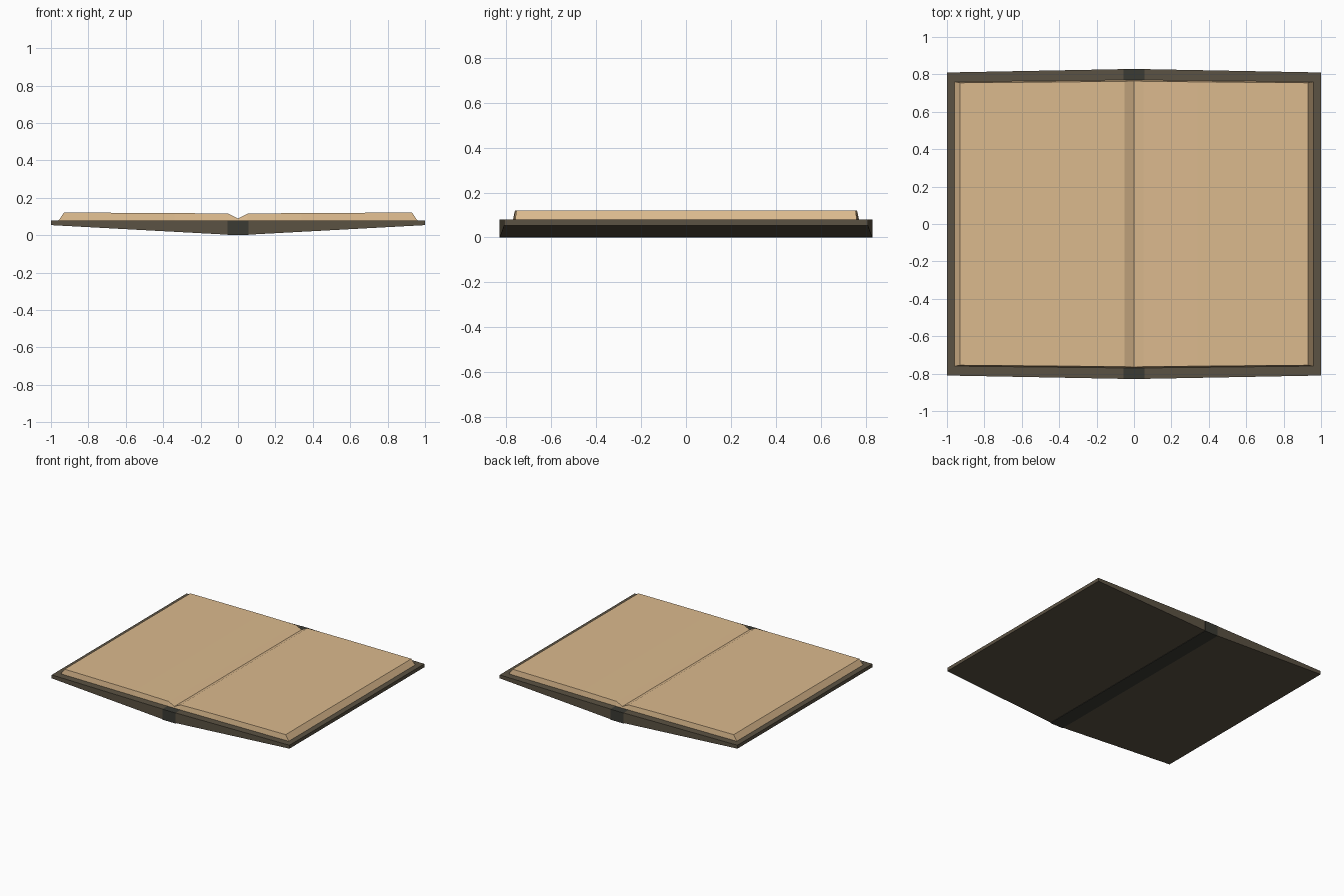
import bpy, bmesh

if "Cube" in bpy.data.objects:
    bpy.data.objects.remove(bpy.data.objects["Cube"])


def material(name, rgb):
    m = bpy.data.materials.new(name)
    m.diffuse_color = (*rgb, 1)
    m.use_nodes = True
    m.node_tree.nodes["Principled BSDF"].inputs["Base Color"].default_value = m.diffuse_color
    return m


cover_mat = material("brown_leather", (0.105, 0.085, 0.056))
spine_mat = material("dark_spine", (0.043, 0.043, 0.034))
page_mat = material("tan_paper", (0.71, 0.49, 0.27))


def loft(name, stations, mat):
    """Skin closed quads along x; station = (bottom x, top x, bottom y, top y, bottom z, top z)."""
    bm = bmesh.new()
    rings = []
    for xb, xt, yb, yt, zb, zt in stations:
        rings.append([bm.verts.new(p) for p in
                      ((xb, -yb, zb), (xb, yb, zb), (xt, yt, zt), (xt, -yt, zt))])
    for a, b in zip(rings, rings[1:]):
        for i in range(4):
            j = (i + 1) % 4
            bm.faces.new((a[i], a[j], b[j], b[i]))
    bm.faces.new(rings[0])
    bm.faces.new(rings[-1])
    bmesh.ops.recalc_face_normals(bm, faces=bm.faces)
    me = bpy.data.meshes.new(name)
    bm.to_mesh(me)
    bm.free()
    me.materials.append(mat)
    ob = bpy.data.objects.new(name, me)
    bpy.context.collection.objects.link(ob)
    return ob


# Cover boards (tapering outwards) on both sides of the spine
for side, s in (("left", -1), ("right", 1)):
    loft(side + "_cover", [(s * 0.055, s * 0.055, 0.828, 0.828, 0.003, 0.08),
                           (s, s, 0.81, 0.81, 0.054, 0.08)], cover_mat)

    # Page block: gutter slope, nearly flat top, slanted outer edge
    loft(side + "_pages", [(0, 0, 0.77, 0.765, 0.078, 0.09),
                           (s * 0.05, s * 0.05, 0.77, 0.763, 0.078, 0.115),
                           (s * 0.34, s * 0.34, 0.767, 0.76, 0.078, 0.119),
                           (s * 0.96, s * 0.93, 0.76, 0.755, 0.078, 0.121)], page_mat)

# Spine
loft("spine", [(-0.055, -0.055, 0.83, 0.83, 0, 0.08),
               (0.055, 0.055, 0.83, 0.83, 0, 0.08)], spine_mat)
